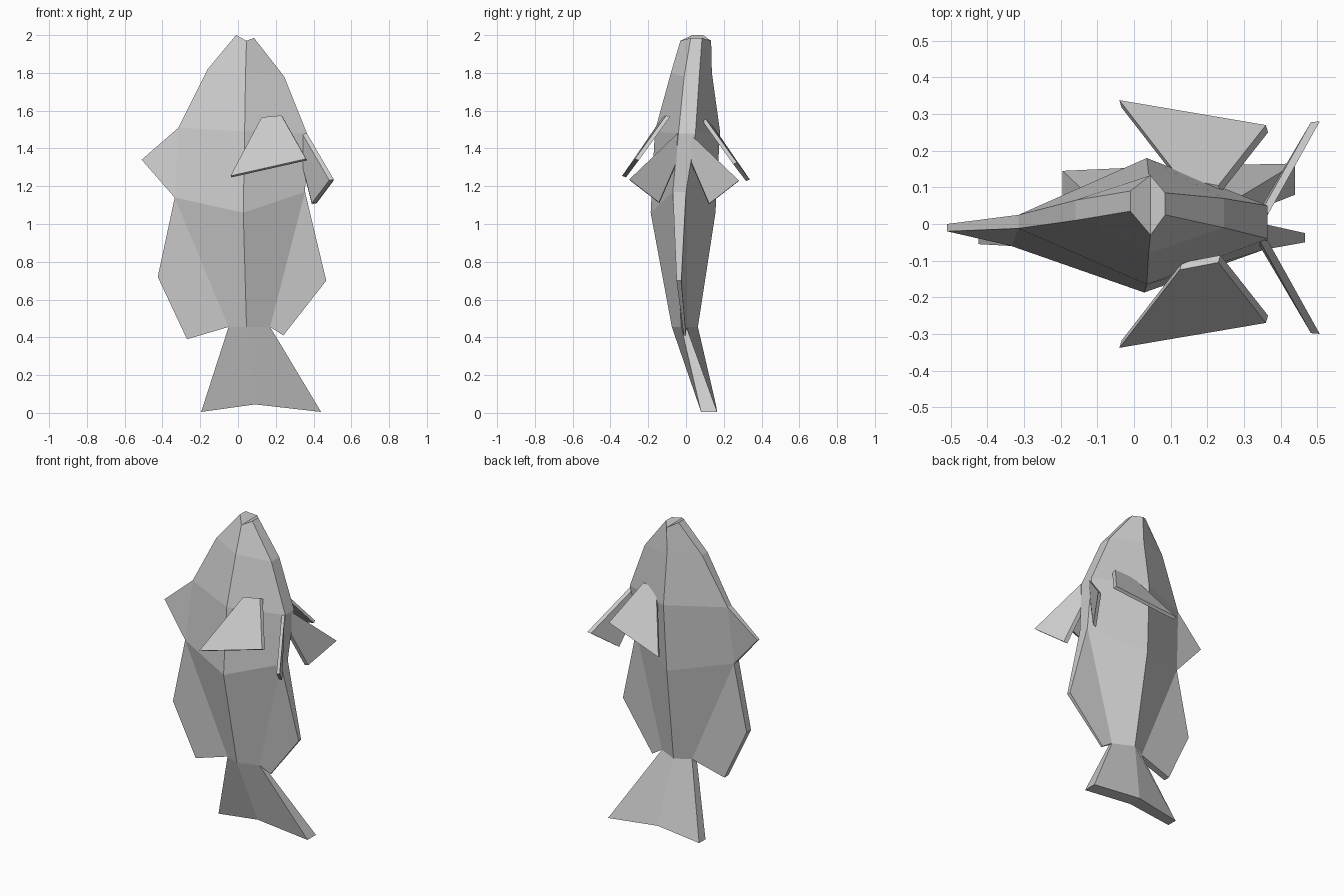
import bpy, bmesh
from mathutils import Vector

if "Cube" in bpy.data.objects:
    bpy.data.objects.remove(bpy.data.objects["Cube"])


def finish(name, bm):
    bmesh.ops.recalc_face_normals(bm, faces=bm.faces)
    me = bpy.data.meshes.new(name)
    bm.to_mesh(me)
    bm.free()
    ob = bpy.data.objects.new(name, me)
    bpy.context.collection.objects.link(ob)
    return ob


def slab(name, front, back):
    """Closed slab between two matching outlines."""
    bm = bmesh.new()
    a = [bm.verts.new(p) for p in front]
    b = [bm.verts.new(p) for p in back]
    bm.faces.new(a)
    bm.faces.new(b[::-1])
    n = len(a)
    for i in range(n):
        j = (i + 1) % n
        bm.faces.new((a[j], a[i], b[i], b[j]))
    return finish(name, bm)


# Body: every station has a back edge, flank ridge and belly edge,
# each given as (x, z, front y, rear y)
stations = [
    [(-0.01, 2.00, 0.035, 0.09), (0.045, 1.97, -0.03, 0.133), (0.085, 1.985, 0.025, 0.085)],
    [(-0.16, 1.82, 0.01, 0.065), (0.04, 1.80, -0.08, 0.137), (0.245, 1.78, -0.01, 0.07)],
    [(-0.315, 1.51, -0.012, 0.025), (0.035, 1.49, -0.165, 0.18), (0.365, 1.48, -0.04, 0.05)],
    [(-0.335, 1.14, -0.06, -0.01), (0.028, 1.06, -0.187, 0.156), (0.355, 1.17, -0.07, 0.0)],
    [(-0.05, 0.455, -0.035, 0.01), (0.045, 0.455, -0.075, 0.063), (0.17, 0.455, -0.025, 0.002)],
    [(-0.195, 0.005, 0.08, 0.145), (0.09, 0.045, 0.072, 0.158), (0.44, 0.005, 0.08, 0.165)],
]
bm = bmesh.new()
rings = []
for st in stations:
    front = [bm.verts.new((x, y0, z)) for x, z, y0, y1 in st]
    rear = [bm.verts.new((x, y1, z)) for x, z, y0, y1 in reversed(st)]
    rings.append(front + rear)
for a, b in zip(rings, rings[1:]):
    for i in range(6):
        j = (i + 1) % 6
        bm.faces.new((a[i], b[i], b[j], a[j]))
for r in (rings[0], rings[-1]):
    bm.faces.new((r[0], r[1], r[4], r[5]))
    bm.faces.new((r[1], r[2], r[3], r[4]))
finish("fish_body", bm)


# Fins in the middle plane grow out of the back and belly edges
def edge_fin(name, pts):
    slab(name, [(x, y0, z) for x, z, y0, y1 in pts],
         [(x, y1, z) for x, z, y0, y1 in pts])


edge_fin("front_back_fin", [stations[2][0], (-0.51, 1.34, -0.02, 0.0), stations[3][0]])
edge_fin("rear_back_fin", [stations[3][0], (-0.425, 0.72, -0.055, -0.01),
                           (-0.27, 0.39, -0.045, -0.005), stations[4][0]])
edge_fin("rear_belly_fin", [stations[3][2], (0.467, 0.70, -0.05, -0.025),
                            (0.24, 0.41, -0.012, 0.0), stations[4][2]])

# Paired side and belly fins; the far one sits slightly lower and outward
side_fin = [(0.125, -0.125, 1.565), (0.23, -0.105, 1.575),
            (0.36, -0.27, 1.345), (-0.04, -0.338, 1.255)]
belly_fin = [(0.365, -0.045, 1.48), (0.507, -0.30, 1.236),
             (0.415, -0.143, 1.114), (0.36, -0.05, 1.33)]
for side, label in ((1, "near"), (-1, "far")):
    def place(p, off, drop):
        return Vector((p[0], p[1] * side, p[2] - (drop if side < 0 else 0))) + \
            Vector((off[0], off[1] * side, off[2]))
    slab("side_fin_" + label, [place(p, (0, 0, 0), 0.02) for p in side_fin],
         [place(p, (0.006, 0.02, -0.008), 0.02) for p in side_fin])
    root_shift = Vector((0, 0.0 if side > 0 else -0.02, 0))
    slab("belly_fin_" + label,
         [place(p, (0, 0, 0), 0.006) + root_shift for p in belly_fin],
         [place(p, (-0.024, 0.002, -0.004), 0.006) + root_shift for p in belly_fin])
